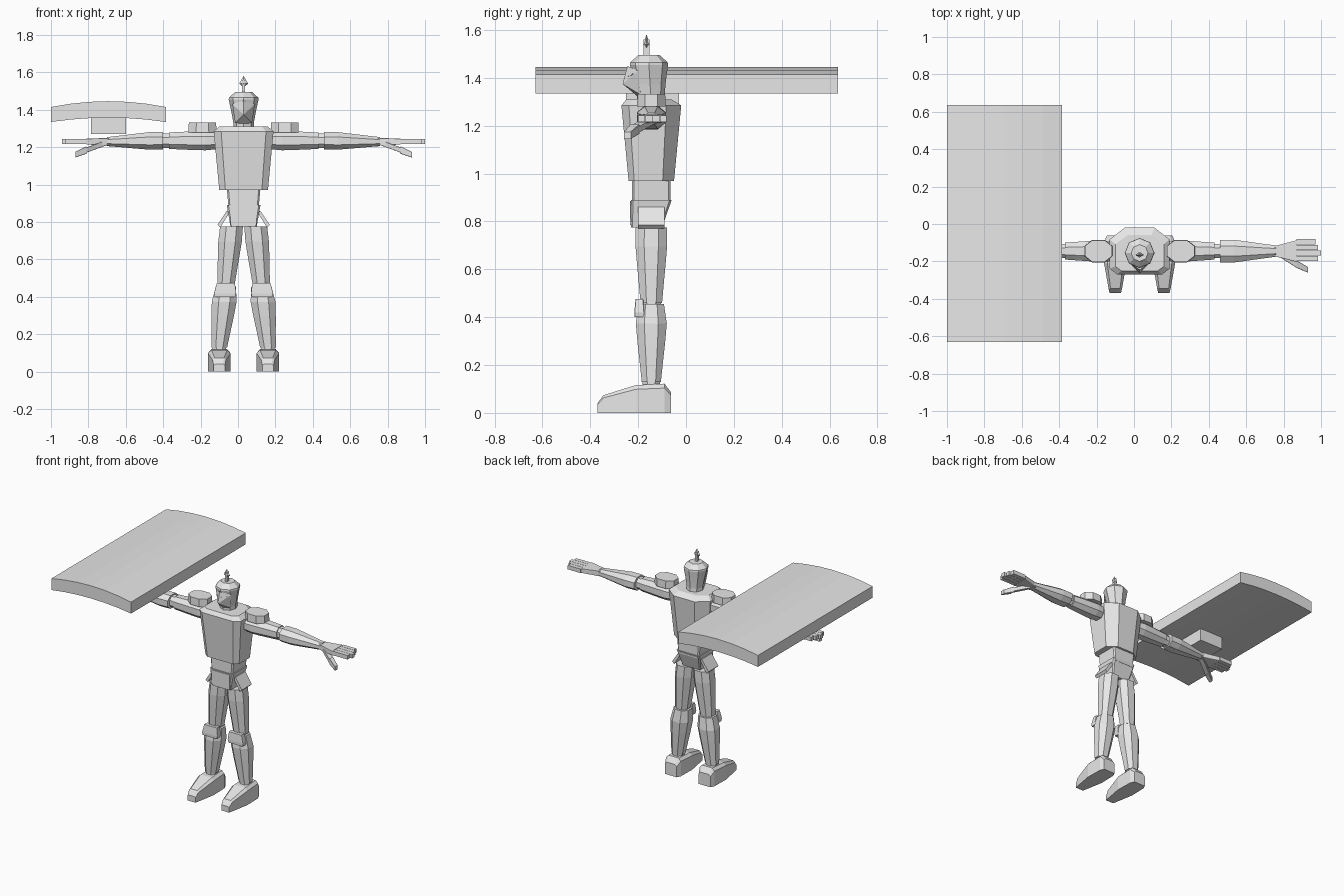
import bpy
import bmesh
import math
from mathutils import Vector

cube = bpy.data.objects.get("Cube")
if cube:
    bpy.data.objects.remove(cube, do_unlink=True)

COLOUR = (0.8, 0.8, 0.8, 1)
grey = bpy.data.materials.new("plain grey")
grey.use_nodes = True
grey.diffuse_color = COLOUR
grey.node_tree.nodes["Principled BSDF"].inputs["Base Color"].default_value = COLOUR

BODY_ORIGIN = Vector((0.03, -0.145, 0))
parts = []


def chamfered(top, bottom):
    """Unit square with its upper and lower corners cut."""
    right = [(1 - bottom, -1), (1, bottom - 1), (1, 1 - top), (1 - top, 1)]
    left = [(-x, y) for x, y in reversed(right)]
    return right + left


def regular(sides):
    angles = [math.tau * i / sides for i in range(sides)]
    return [(math.sin(a), -math.cos(a)) for a in angles]


OCTAGON = chamfered(top=0.55, bottom=0.55)
BLOCK = chamfered(top=0.1, bottom=0.1)
SHOE = chamfered(top=0.3, bottom=0)
CHEST = chamfered(top=0.5, bottom=0.25)
ROUND = regular(8)
DIAMOND = regular(4)


def finish(name, bm, paired=False, origin=BODY_ORIGIN):
    bmesh.ops.remove_doubles(bm, verts=bm.verts, dist=0.0002)
    bmesh.ops.recalc_face_normals(bm, faces=bm.faces)
    mesh = bpy.data.meshes.new(name)
    bm.to_mesh(mesh)
    bm.free()
    mesh.materials.append(grey)
    part = bpy.data.objects.new(name, mesh)
    part.location = origin
    bpy.context.collection.objects.link(part)
    if paired:
        mirror = part.modifiers.new("Mirror", "MIRROR")
        mirror.use_mirror_merge = False
    parts.append(part)


def skin(bm, rings):
    """Join equal rings of points into a closed solid."""
    rings = [[bm.verts.new(point) for point in ring] for ring in rings]
    for low, high in zip(rings, rings[1:]):
        for i in range(len(low)):
            bm.faces.new((low[i - 1], low[i], high[i], high[i - 1]))
    bm.faces.new(rings[0])
    bm.faces.new(rings[-1])


def limb(name, start, end, size_start, size_end, bulge=0, shape=OCTAGON, paired=False):
    """Tapered solid along its main axis, swelling most near its start."""
    start, end = Vector(start), Vector(end)
    size_start, size_end = Vector(size_start), Vector(size_end)
    span = end - start
    along = max(range(3), key=lambda axis: abs(span[axis]))
    across = [axis for axis in range(3) if axis != along]
    steps = 4 if bulge else 1
    rings = []
    for step in range(steps + 1):
        t = step / steps
        size = size_start.lerp(size_end, t) * (1 + bulge * math.sin(math.pi * math.sqrt(t)))
        ring = []
        for corner in shape:
            point = start.lerp(end, t)
            for axis, half, unit in zip(across, size, corner):
                point[axis] += half * unit
            ring.append(point)
        rings.append(ring)
    bm = bmesh.new()
    skin(bm, rings)
    finish(name, bm, paired)


def hull(name, points, paired=False):
    bm = bmesh.new()
    for point in points:
        bm.verts.new(point)
    bmesh.ops.convex_hull(bm, input=bm.verts)
    finish(name, bm, paired)


def box(name, centre, size, paired=False, origin=BODY_ORIGIN):
    bm = bmesh.new()
    bmesh.ops.create_cube(bm, size=1)
    bmesh.ops.scale(bm, vec=size, verts=bm.verts)
    bmesh.ops.translate(bm, vec=centre, verts=bm.verts)
    finish(name, bm, paired, origin)


# Joints of the left side, relative to the body axis
SHOULDER = Vector((0.14, 0, 1.235))
ELBOW = Vector((0.42, 0, 1.235))
WRIST = Vector((0.73, 0, 1.23))
KNUCKLES = Vector((0.84, 0, 1.23))
HIP = Vector((0.065, 0, 0.775))
KNEE = Vector((0.095, 0, 0.46))
ANKLE = Vector((0.13, 0, 0.13))
SIDE = Vector((0.02, 0, 0))
UP = Vector((0, 0, 0.02))

# Torso, waist and hips
chest_low, chest_high = (0.13, 0.095), (0.16, 0.125)
limb("torso", (0, 0, 0.97), (0, 0, 1.285), chest_low, chest_high, shape=CHEST)
limb("collar", (0, 0, 1.285), (0, -0.01, 1.31), chest_high, chest_low, shape=CHEST)
limb("waist", (0, 0, 0.87), (0, 0, 0.98), (0.08, 0.08), (0.09, 0.08), shape=BLOCK)
limb("pelvis", (0, -0.02, 0.775), (0, 0, 0.89), (0.07, 0.065), (0.09, 0.085), shape=BLOCK)
box("front_waist_plate", (0, -0.08, 0.835), (0.14, 0.02, 0.1))
flap_profile = [(0.07, 0.86), (0.09, 0.86), (0.14, 0.785), (0.125, 0.77)]
hull("hip_flap", [(x, y, z) for x, z in flap_profile for y in (-0.055, 0.055)], paired=True)

# Head with pointed visor and plume
crown = (0.08, 0.08)
limb("helmet", (0, 0, 1.29), (0, -0.01, 1.455), (0.055, 0.06), crown, bulge=-0.1, shape=ROUND)
limb("helmet_cap", (0, -0.01, 1.455), (0, -0.01, 1.495), crown, (0.045, 0.045),
     bulge=0.1, shape=ROUND)
brow, beak, chin = Vector((0, -0.1, 1.45)), Vector((0, -0.12, 1.375)), Vector((0, -0.06, 1.325))
cheek, jaw = Vector((0.06, -0.055, 1.43)), Vector((0.045, -0.045, 1.33))
mirrored = [Vector((-p.x, p.y, p.z)) for p in (cheek, jaw)]
hull("visor", [brow, beak, chin, cheek, jaw] + mirrored)
eye = [brow.lerp(cheek, out).lerp(beak, down)
       for out, down in ((0.3, 0.4), (0.9, 0.25), (0.9, 0.4), (0.4, 0.55))]
hull("eye", eye + [p - Vector((0, 0.003, 0)) for p in eye], paired=True)
plume = Vector((0, -0.02, 1.54))
box("plume_stem", plume - UP, (0.016, 0.024, 0.08))
wide, point = (0.024, 0.014), (0.001, 0.001)
limb("plume_base", plume - UP, plume, point, wide, shape=DIAMOND)
limb("plume_tip", plume, plume + UP * 2, wide, point, shape=DIAMOND)

# Arms
limb("shoulder_pad", (0.22, 0, 1.28), (0.22, 0, 1.333), (0.075, 0.06), (0.073, 0.058), paired=True)
limb("upper_arm", SHOULDER, ELBOW - SIDE, (0.052, 0.045), (0.045, 0.044), bulge=0.15, paired=True)
limb("elbow", ELBOW - SIDE, ELBOW + SIDE, (0.038, 0.038), (0.038, 0.038), paired=True)
limb("forearm", ELBOW + SIDE / 2, WRIST, (0.06, 0.046), (0.03, 0.024), bulge=0.15, paired=True)
limb("palm", WRIST - SIDE, KNUCKLES, (0.024, 0.02), (0.058, 0.016), shape=BLOCK, paired=True)
for i in range(4):
    reach = 0.13 - 0.015 * abs(i - 1)
    centre = KNUCKLES + Vector((reach / 2, 0.03 * i - 0.04, 0))
    box(f"finger_{i + 1}", centre, (reach, 0.028, 0.028), paired=True)
thumb_joint = Vector((0.84, -0.07, 1.185))
limb("thumb_base", WRIST - UP / 4, thumb_joint, (0.02, 0.014), (0.02, 0.014),
     shape=BLOCK, paired=True)
limb("thumb", thumb_joint, (0.9, -0.1, 1.16), (0.02, 0.02), (0.015, 0.015),
     shape=BLOCK, paired=True)

# Legs
limb("thigh", HIP, KNEE, (0.061, 0.065), (0.046, 0.045), bulge=0.1, paired=True)
limb("knee", KNEE - UP, KNEE + UP, (0.04, 0.04), (0.04, 0.04), paired=True)
limb("calf", KNEE - UP / 4, ANKLE, (0.054, 0.053), (0.042, 0.04), bulge=0.3, paired=True)
limb("knee_pad", (0.1, -0.05, 0.4), (0.095, -0.05, 0.475), (0.055, 0.02), (0.048, 0.016),
     bulge=0.1, shape=BLOCK, paired=True)
limb("ankle", ANKLE - UP * 2, ANKLE + UP, (0.036, 0.036), (0.036, 0.036), paired=True)


# Feet: each half height equals the centre height, so the sole lies on the ground
def foot_part(name, back_from, back_to, width_from, width_to, half_from, half_to):
    limb(name, (ANKLE.x, back_from, half_from), (ANKLE.x, back_to, half_to),
         (width_from, half_from), (width_to, half_to), shape=SHOE, paired=True)


foot_part("toe_cap", -0.225, -0.2, 0.03, 0.036, 0.02, 0.037)
foot_part("foot_front", -0.2, -0.065, 0.036, 0.06, 0.037, 0.058)
foot_part("foot_middle", -0.065, 0.055, 0.06, 0.057, 0.058, 0.061)
foot_part("heel", 0.055, 0.083, 0.057, 0.045, 0.061, 0.043)

# Wide bowed shield above the right arm, with its grip block
SHIELD_X, HALF_WIDTH = -0.6925, 0.3075
stations = [i / 3 for i in range(-3, 4)]
upper = [(u, 1.446 - 0.031 * u * u) for u in stations]
lower = [(u, 1.358 - 0.023 * u * u) for u in reversed(stations)]
bm = bmesh.new()
skin(bm, [[(SHIELD_X + HALF_WIDTH * u, y, z) for u, z in upper + lower] for y in (-0.63, 0.635)])
finish("shield", bm, origin=(0, 0, 0))
box("shield_grip", (SHIELD_X, -0.14, 1.315), (0.185, 0.22, 0.09), origin=(0, 0, 0))

# Smooth shading across shallow bends only
for thing in bpy.context.view_layer.objects:
    thing.select_set(thing in parts)
bpy.context.view_layer.objects.active = parts[0]
bpy.ops.object.shade_smooth_by_angle(angle=math.radians(25))
